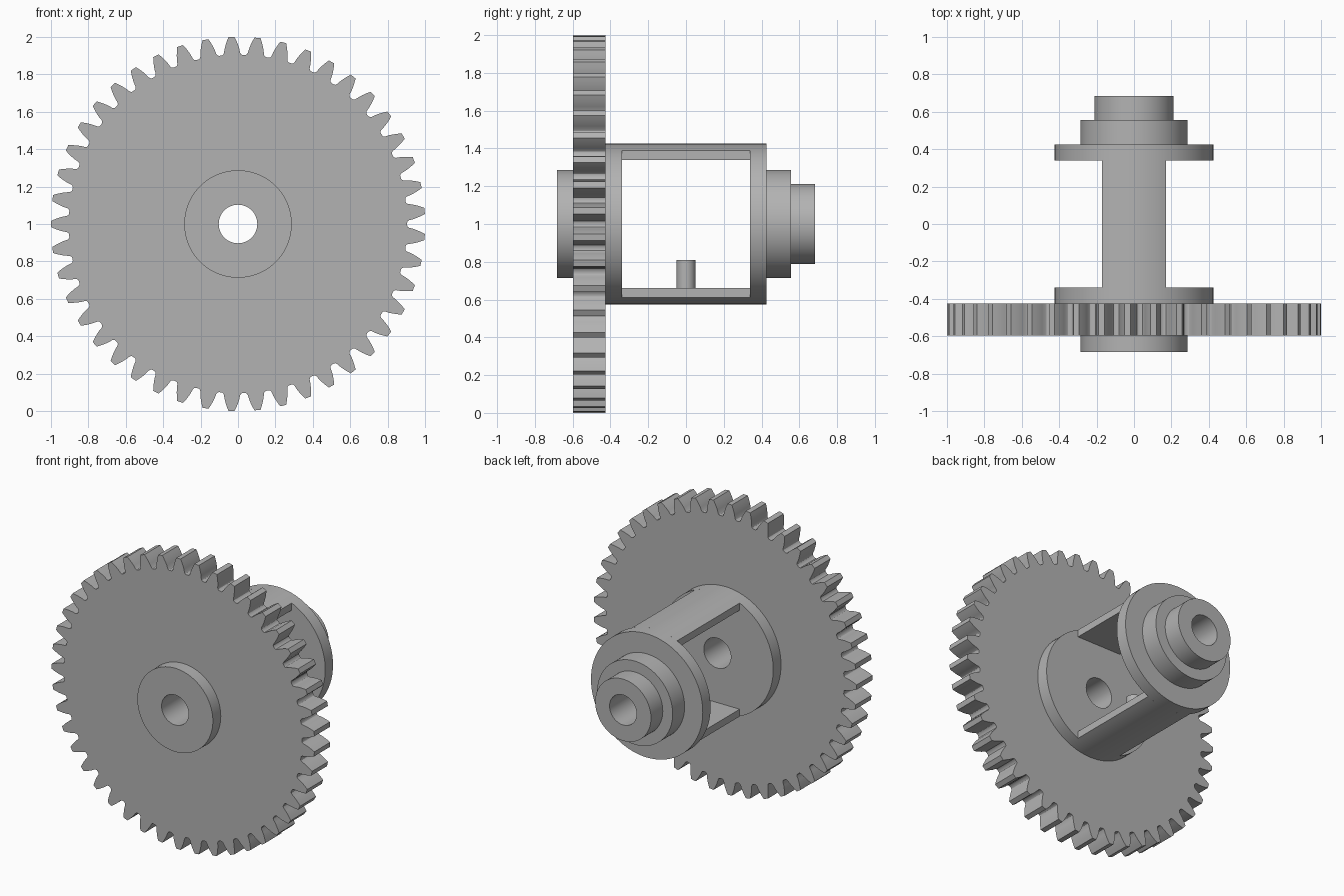
import bpy, bmesh, math

cube = bpy.data.objects.get("Cube")
if cube:
    bpy.data.objects.remove(cube, do_unlink=True)

grey = bpy.data.materials.new("plain grey")
grey.use_nodes = True
colour = (0.45, 0.45, 0.45, 1)
grey.diffuse_color = colour
grey.node_tree.nodes["Principled BSDF"].inputs["Base Color"].default_value = colour

AXIS_Z = 1.0
BORE = 0.103
HUB = 0.287
DRUM = 0.425
WINDOW = 0.34


def finish(name, bm, smooth=True):
    bmesh.ops.recalc_face_normals(bm, faces=bm.faces)
    mesh = bpy.data.meshes.new(name)
    bm.to_mesh(mesh)
    bm.free()
    mesh.materials.append(grey)
    obj = bpy.data.objects.new(name, mesh)
    bpy.context.collection.objects.link(obj)
    if smooth:
        bpy.ops.object.select_all(action="DESELECT")
        obj.select_set(True)
        bpy.context.view_layer.objects.active = obj
        bpy.ops.object.shade_smooth_by_angle(angle=math.radians(25))
    return obj


def lathe(name, profile, steps=96):
    """Turn a closed (radius, y) profile about the axle line."""
    bm = bmesh.new()
    rings = []
    for i in range(steps):
        a = math.tau * i / steps
        rings.append([bm.verts.new((r * math.cos(a), y, AXIS_Z + r * math.sin(a)))
                      for r, y in profile])
    n = len(profile)
    for i in range(steps):
        p, q = rings[i], rings[(i + 1) % steps]
        for j in range(n):
            k = (j + 1) % n
            bm.faces.new((p[j], p[k], q[k], q[j]))
    return finish(name, bm)


# Stepped hubs with round end plates and an axle bore
lathe("front_hub_and_plate", [(BORE, -0.683), (HUB, -0.683), (HUB, -0.425),
                              (DRUM, -0.425), (DRUM, -WINDOW), (BORE, -WINDOW)])
lathe("back_hub_and_plate", [(BORE, WINDOW), (DRUM, WINDOW), (DRUM, 0.425),
                             (HUB, 0.425), (HUB, 0.555), (0.212, 0.555),
                             (0.212, 0.683), (BORE, 0.683)])

# Gear wheel with involute teeth
TEETH = 45
MODULE = 2 / (TEETH + 2)
PITCH = MODULE * TEETH / 2
PRESSURE = math.radians(20)
BASE = PITCH * math.cos(PRESSURE)
ROOT = PITCH - 1.25 * MODULE


def half_angle(r):
    p = math.acos(min(1, BASE / r))
    return math.pi / (2 * TEETH) + math.tan(PRESSURE) - PRESSURE - math.tan(p) + p


flank = [(ROOT, half_angle(ROOT) + 0.011), (ROOT + 0.003, half_angle(ROOT) + 0.004)]
flank += [(r, half_angle(r)) for r in (0.915, 0.937, 0.958, 0.98, 1.0)]
tooth = [(r, -a) for r, a in flank] + [(r, a) for r, a in reversed(flank)]
outline = []
for t in range(TEETH):
    centre = math.pi + math.tau * t / TEETH
    outline += [(r, centre + a) for r, a in tooth]

bm = bmesh.new()
loops = []
for y, inner in ((-0.597, False), (-0.597, True), (-0.425, True), (-0.425, False)):
    loops.append([bm.verts.new(((0.27 if inner else r) * math.cos(a), y,
                                AXIS_Z + (0.27 if inner else r) * math.sin(a)))
                  for r, a in outline])
n = len(outline)
for j in range(4):
    p, q = loops[j], loops[(j + 1) % 4]
    for i in range(n):
        k = (i + 1) % n
        bm.faces.new((p[i], p[k], q[k], q[i]))
finish("gear_wheel", bm)

# Upper and lower bars joining the plates: flat inside, round outside
BAR = 0.17
for name, side in (("upper_bar", 1), ("lower_bar", -1)):
    bm = bmesh.new()
    reach = math.asin(BAR / DRUM)
    section = [(BAR, WINDOW), (-BAR, WINDOW)]
    for i in range(17):
        a = -reach + 2 * reach * i / 16
        section.append((DRUM * math.sin(a), DRUM * math.cos(a)))
    face = bm.faces.new([bm.verts.new((x, -WINDOW, AXIS_Z + side * z)) for x, z in section])
    moved = bmesh.ops.extrude_face_region(bm, geom=[face])["geom"]
    bmesh.ops.translate(bm, vec=(0, 2 * WINDOW, 0),
                        verts=[v for v in moved if isinstance(v, bmesh.types.BMVert)])
    bm.normal_update()
    if not any(f.normal.y < -0.9 for f in bm.faces) and len(bm.faces) < len(section) + 2:
        bm.faces.new([v for v in bm.verts if v.co.y < 0])
    finish(name, bm)

# Upright pin on the lower bar
bm = bmesh.new()
bmesh.ops.create_cone(bm, cap_ends=True, segments=32, radius1=0.05, radius2=0.05, depth=0.17)
bmesh.ops.translate(bm, verts=bm.verts, vec=(0, 0, 0.725))
finish("bevel_gear_pin", bm)
